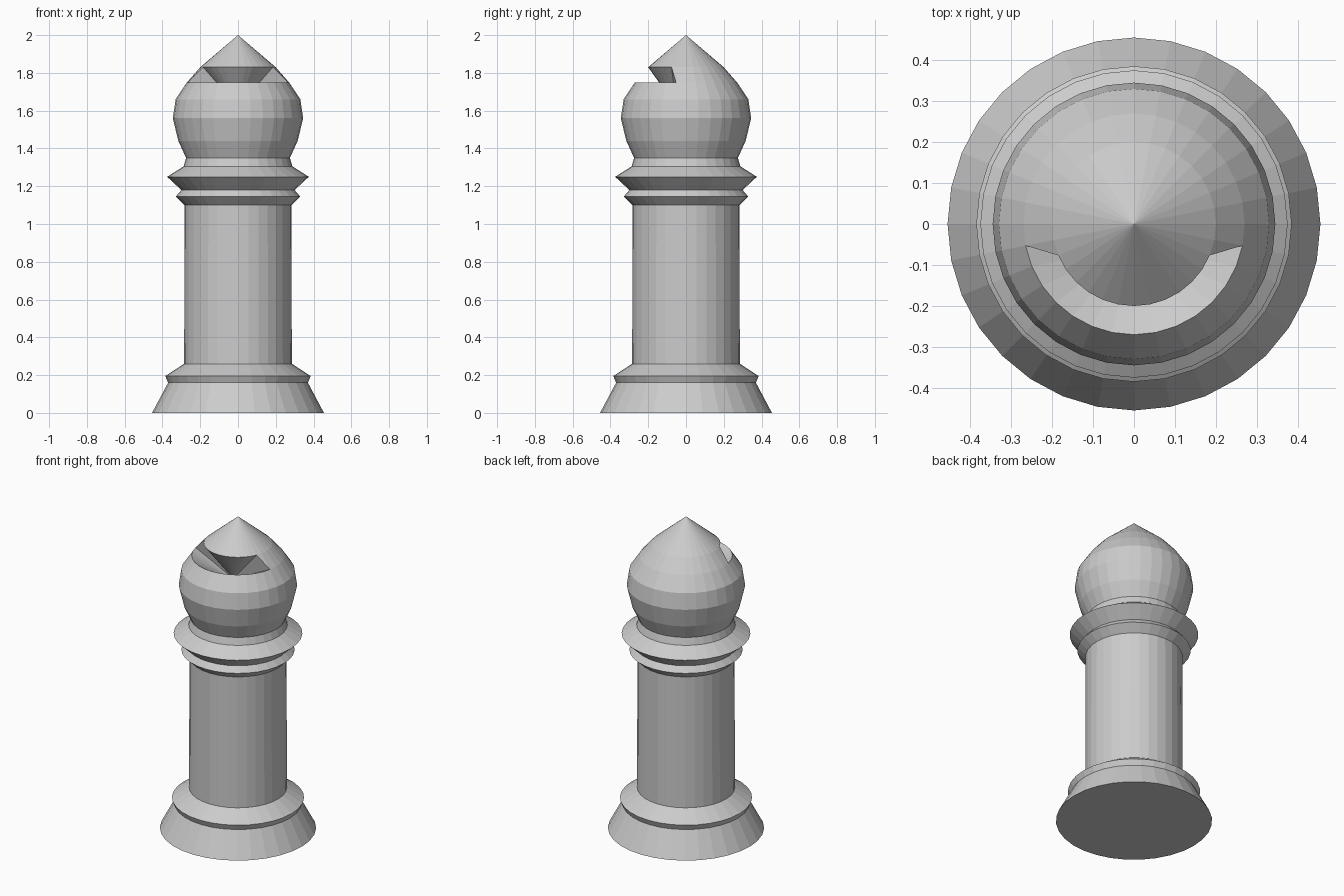
import bpy, bmesh, math

cube = bpy.data.objects.get("Cube")
if cube:
    bpy.data.objects.remove(cube)

SIDES = 32

stone = bpy.data.materials.new("light_grey")
stone.use_nodes = True
GREY = (0.6, 0.6, 0.6, 1)
stone.diffuse_color = GREY
stone.node_tree.nodes["Principled BSDF"].inputs["Base Color"].default_value = GREY


def lathe(bm, profile):
    """Revolve (radius, height) pairs from bottom to top; return the rings."""
    rings = []
    for r, z in profile:
        angles = [2 * math.pi * i / SIDES for i in range(SIDES)]
        rings.append([bm.verts.new((r * math.cos(a), r * math.sin(a), z)) for a in angles])
    for low, high in zip(rings, rings[1:]):
        for i in range(SIDES):
            j = (i + 1) % SIDES
            bm.faces.new((low[i], low[j], high[j], high[i]))
    return rings


def finish(bm, name):
    mesh = bpy.data.meshes.new(name)
    bm.to_mesh(mesh)
    bm.free()
    mesh.materials.append(stone)
    bpy.context.collection.objects.link(bpy.data.objects.new(name, mesh))


# Flared base with a closed underside
bm = bmesh.new()
rings = lathe(bm, [(0.455, 0), (0.37, 0.16), (0.385, 0.195), (0.285, 0.26)])
bm.faces.new(rings[0][::-1])
finish(bm, "base")

# Straight column
bm = bmesh.new()
lathe(bm, [(0.285, 0.26), (0.283, 1.1)])
finish(bm, "column")

# Double collar
bm = bmesh.new()
lathe(bm, [(0.283, 1.1), (0.33, 1.145), (0.3, 1.18), (0.375, 1.25),
           (0.288, 1.305), (0.275, 1.35)])
finish(bm, "collar")

# Rounded head with a pointed tip
bm = bmesh.new()
rings = lathe(bm, [(0.275, 1.35), (0.316, 1.44), (0.345, 1.56), (0.33, 1.66),
                   (0.27, 1.75), (0.2, 1.83)])
lip, rim = rings[-2:]
tip = bm.verts.new((0, 0, 2))
for i in range(SIDES):
    bm.faces.new((rim[i], rim[(i + 1) % SIDES], tip))

# Wedge notch: open the front band, then fan its border to a deep point
first, last = SIDES // 2 + 1, SIDES - 1
band = [f for f in bm.faces
        if all(v in lip[first:last + 1] + rim[first:last + 1] for v in f.verts)]
bmesh.ops.delete(bm, geom=band, context='FACES_ONLY')
bm.faces.new((lip[first], rim[first + 1], rim[first]))
bm.faces.new((lip[last], rim[last], rim[last - 1]))
deep = bm.verts.new((0, -0.05, 1.62))
border = lip[first:last + 1] + rim[first + 1:last][::-1]
for a, b in zip(border, border[1:] + border[:1]):
    bm.faces.new((a, b, deep))
finish(bm, "head")
